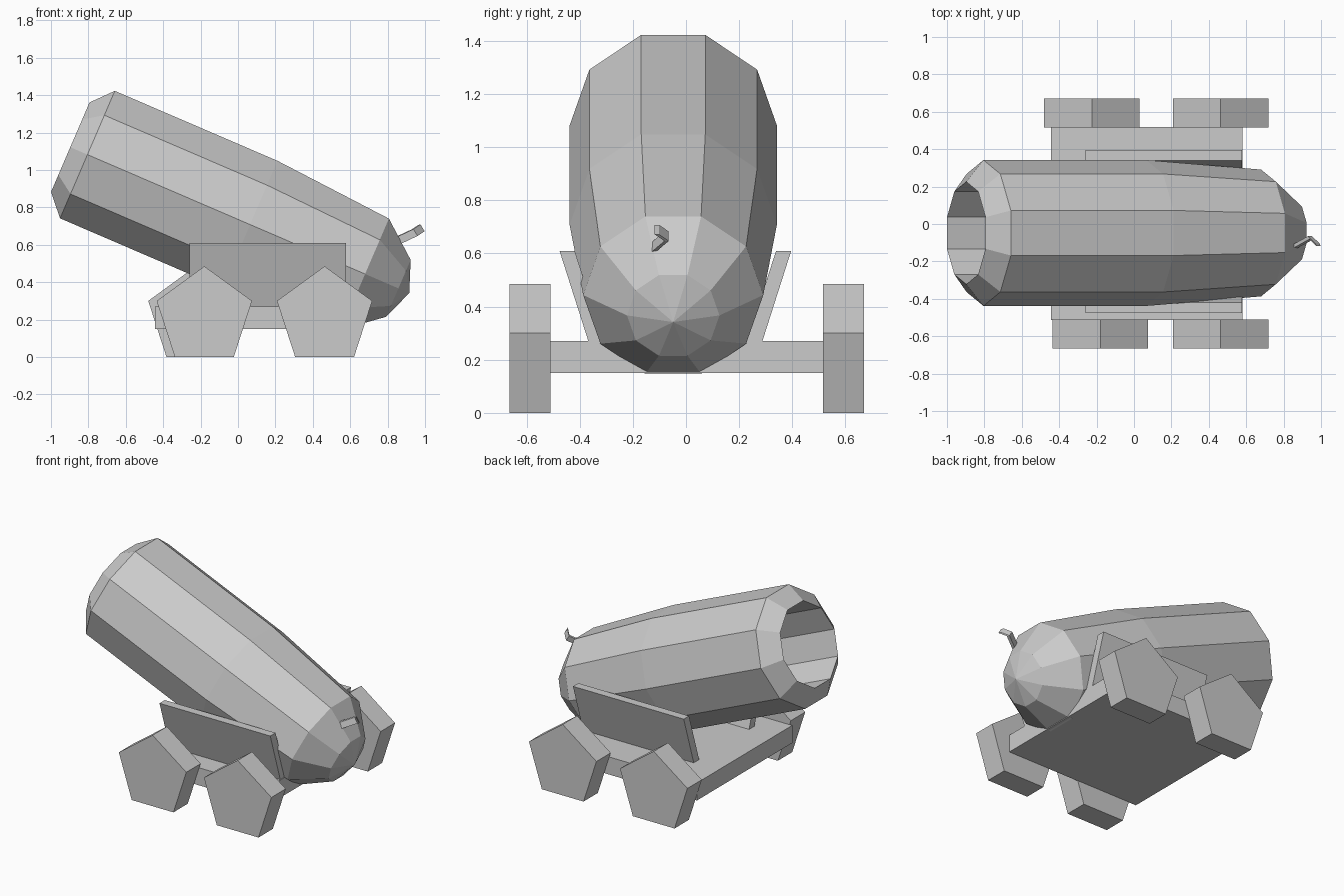
import bpy, bmesh, math
from mathutils import Vector

if "Cube" in bpy.data.objects:
    bpy.data.objects.remove(bpy.data.objects["Cube"])


def make_object(name, bm):
    bmesh.ops.recalc_face_normals(bm, faces=bm.faces)
    mesh = bpy.data.meshes.new(name)
    bm.to_mesh(mesh)
    bm.free()
    obj = bpy.data.objects.new(name, mesh)
    bpy.context.collection.objects.link(obj)
    return obj


def loft(name, rings):
    """Skin a list of equal-length vertex rings and cap both ends."""
    bm = bmesh.new()
    loops = [[bm.verts.new(p) for p in ring] for ring in rings]
    n = len(loops[0])
    for a, b in zip(loops, loops[1:]):
        for i in range(n):
            j = (i + 1) % n
            bm.faces.new((a[i], a[j], b[j], b[i]))
    bm.faces.new(loops[0])
    bm.faces.new(loops[-1])
    # collapse the zero-size tip ring into a fan
    bmesh.ops.remove_doubles(bm, verts=bm.verts, dist=0.0005)
    return make_object(name, bm)


def prism_y(name, profile, y0, y1):
    return loft(name, [[(x, y, z) for x, z in profile] for y in (y0, y1)])


def prism_x(name, profile, x0, x1):
    return loft(name, [[(x, y, z) for y, z in profile] for x in (x0, x1)])


# Barrel: ten-sided, tilted, with a bored muzzle and domed breech
tilt = math.radians(23.27)
axis = Vector((math.cos(tilt), 0, -math.sin(tilt)))
up = Vector((math.sin(tilt), 0, math.cos(tilt)))
side = Vector((0, 1, 0))
muzzle = Vector((-0.805, -0.048, 1.082))
profile = [(1.2, 0.274), (-0.1, 0.274), (0, 0.39), (0.947, 0.39),
           (1.616, 0.339), (1.81, 0.174), (1.873, 0.0001)]


def barrel_ring(dist, radius):
    centre = muzzle + axis * dist
    return [centre + radius * (math.cos(k * math.pi / 5) * side
                               + math.sin(k * math.pi / 5) * up)
            for k in range(10)]


loft("barrel", [barrel_ring(d, r) for d, r in profile])

# Carriage board
prism_y("base_board", [(-0.445, 0.15), (0.58, 0.15), (0.58, 0.27), (-0.445, 0.27)],
        -0.513, 0.518)

# Leaning cheek panels either side of the barrel
for name, s in (("front_cheek", -1), ("rear_cheek", 1)):
    section = [(0.268, 0.265), (0.326, 0.265), (0.436, 0.61), (0.379, 0.61)]
    prism_x(name, [(-0.04 + s * y, z) for y, z in section], -0.26, 0.577)

# Pentagonal wheels
for name, x, y0, y1 in (("front_left_wheel", -0.18, -0.665, -0.51),
                        ("front_right_wheel", 0.463, -0.665, -0.51),
                        ("rear_left_wheel", -0.225, 0.515, 0.67),
                        ("rear_right_wheel", 0.463, 0.515, 0.67)):
    r = 0.268
    pentagon = [(x + r * math.sin(k * math.tau / 5),
                 0.217 + r * math.cos(k * math.tau / 5)) for k in range(5)]
    prism_y(name, pentagon, y0, y1)

# Bent fuse strip
path = [(0.86, -0.12, 0.625), (0.945, -0.073, 0.665), (0.983, -0.11, 0.69)]
strip = []
for p in path:
    c = Vector(p)
    tall = Vector((-0.011, 0, 0.018))
    thin = Vector((0.004, -0.008, 0))
    strip.append([c + tall + thin, c + tall - thin, c - tall - thin, c - tall + thin])
loft("fuse", strip)
